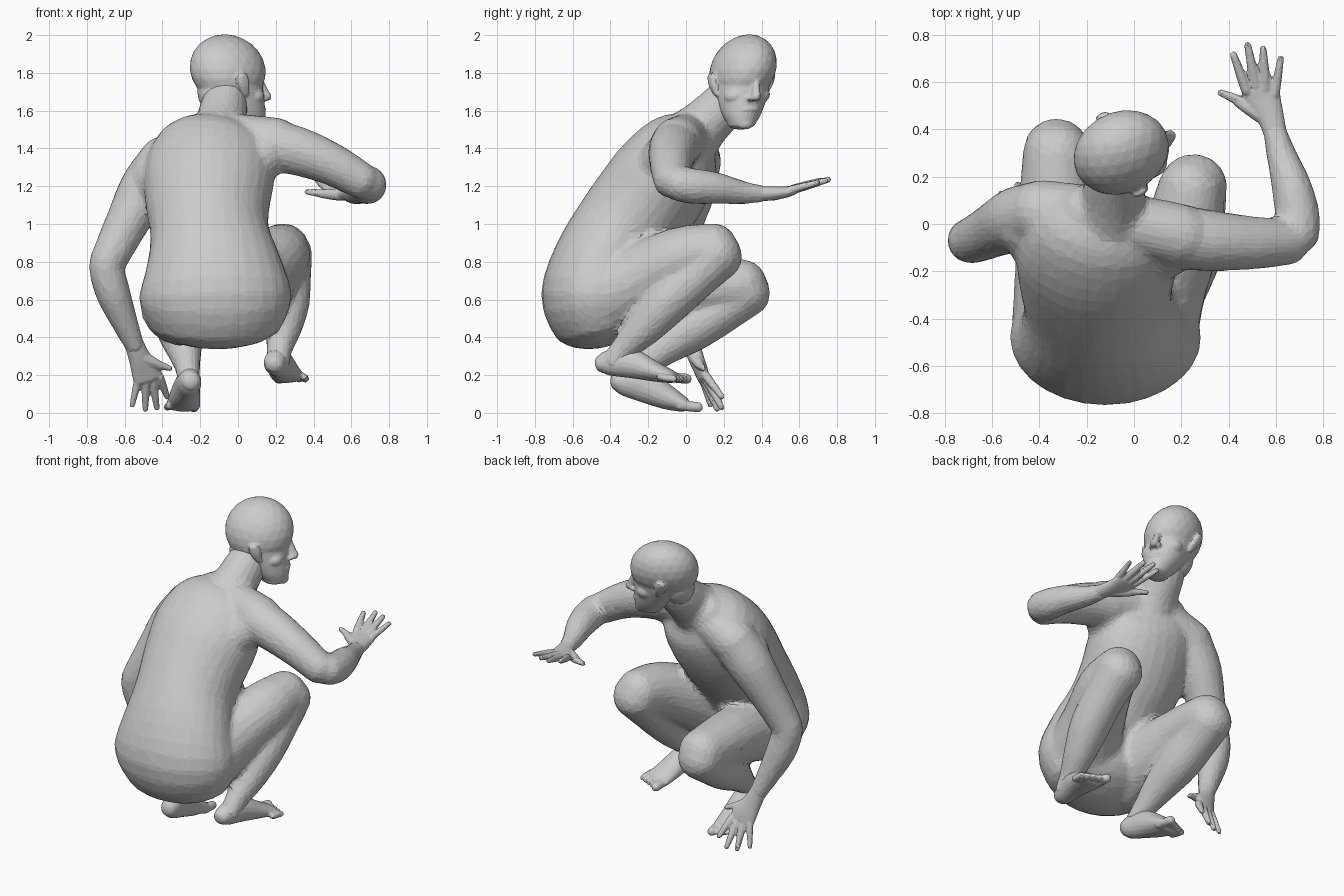
import bpy, bmesh
from math import sin, cos, pi
from mathutils import Vector, Matrix


def spline(pts, steps=3):
    """Catmull-Rom through stations (x, y, z, width, depth)."""
    v = [Vector(list(p[:4]) + [p[-1]]) for p in pts]
    if len(v) < 3:
        return v
    out = []
    for i in range(len(v) - 1):
        a, b, c, d = v[max(i - 1, 0)], v[i], v[i + 1], v[min(i + 2, len(v) - 1)]
        for k in range(steps):
            t = k / steps
            out.append(0.5 * (2 * b + (c - a) * t + (2 * a - 5 * b + 4 * c - d) * t * t
                              + (3 * b - a - 3 * c + d) * t ** 3))
    return out + [v[-1]]


def tube(bm, pts, side=(1, 0, 0), n=18, cap=0.9, axis=None):
    """Elliptical loft with rounded ends."""
    s = spline(pts)
    P = [Vector(q[:3]) for q in s]
    last = len(s) - 1
    T = [Vector(axis) if axis else (P[min(i + 1, last)] - P[max(i - 1, 0)]).normalized()
         for i in range(last + 1)]
    st = [(P[i], T[i], s[i][3], s[i][4]) for i in range(last + 1)]

    def end(i, sign):
        m = cap * min(s[i][3], s[i][4])
        return [(P[i] + T[i] * sign * m * sin(a), T[i], s[i][3] * cos(a), s[i][4] * cos(a))
                for a in (0.4, 0.8, 1.15, 1.45)]
    st = end(0, -1)[::-1] + st + end(last, 1)
    rings = []
    for p, t, w, d in st:
        u = Vector(side)
        u = (u - t * u.dot(t)).normalized()
        v = t.cross(u)
        rings.append([bm.verts.new(p + u * w * cos(2 * pi * k / n) + v * d * sin(2 * pi * k / n))
                      for k in range(n)])
    for a, b in zip(rings, rings[1:]):
        for k in range(n):
            bm.faces.new((a[k], a[(k + 1) % n], b[(k + 1) % n], b[k]))
    bm.faces.new(rings[0][::-1])
    bm.faces.new(rings[-1])


def ball(bm, c, r):
    m = Matrix.Translation(c) @ Matrix.Diagonal((*r, 1))
    bmesh.ops.create_icosphere(bm, subdivisions=3, radius=1, matrix=m)


def finish(name, bm, voxel, iterations, ratio):
    """Fuse the pieces into one faceted skin."""
    bmesh.ops.recalc_face_normals(bm, faces=bm.faces[:])
    me = bpy.data.meshes.new(name)
    bm.to_mesh(me)
    bm.free()
    ob = bpy.data.objects.new(name, me)
    bpy.context.collection.objects.link(ob)
    r = ob.modifiers.new("fuse", 'REMESH')
    r.mode = 'VOXEL'
    r.voxel_size = voxel
    s = ob.modifiers.new("soften", 'SMOOTH')
    s.factor = 0.5
    s.iterations = iterations
    ob.modifiers.new("facet", 'DECIMATE').ratio = ratio
    dg = bpy.context.evaluated_depsgraph_get()
    new = bpy.data.meshes.new_from_object(ob.evaluated_get(dg))
    ob.modifiers.clear()
    ob.data = new


# torso, leaning forward
body = bmesh.new()
tube(body, [(-.12, -.46, .50, .37, .26), (-.12, -.48, .62, .405, .287), (-.13, -.44, .78, .36, .272),
            (-.15, -.34, .95, .315, .272), (-.16, -.22, 1.11, .33, .28),
            (-.15, -.11, 1.27, .345, .268), (-.13, -.01, 1.41, .30, .22), (-.11, .06, 1.48, .20, .135)],
     n=28, cap=.6)
ball(body, (-.27, .05, 1.25), (.14, .08, .10))
ball(body, (-.01, .02, 1.27), (.13, .08, .11))
# neck and shoulder slopes
tube(body, [(-.11, 0, 1.43, .17), (-.09, .10, 1.53, .138), (-.075, .19, 1.62, .126), (-.06, .24, 1.69, .112)])
tube(body, [(-.10, .02, 1.47, .125), (.20, -.05, 1.43, .135)], side=(0, 1, 0))
tube(body, [(-.10, .03, 1.46, .125), (-.40, .05, 1.325, .138)], side=(0, 1, 0))
# shoulder blades, running into the arms
tube(body, [(-.36, -.16, 1.19, .12), (-.44, .0, 1.25, .14)])
tube(body, [(.04, -.17, 1.28, .12), (.17, -.07, 1.39, .13)])
# right arm, bent forward
tube(body, [(.16, -.05, 1.42, .138), (.32, -.07, 1.385, .13), (.50, -.08, 1.315, .113), (.65, -.075, 1.23, .099)],
     side=(0, 1, 0))
tube(body, [(.69, -.04, 1.215, .095), (.69, .04, 1.20, .095), (.665, .16, 1.19, .085), (.62, .30, 1.165, .063),
            (.59, .41, 1.16, .05, .044)])
# left arm, reaching down
tube(body, [(-.41, .04, 1.30, .14), (-.495, .02, 1.18, .138), (-.58, -.02, 1.02, .118), (-.66, -.06, .86, .103),
            (-.695, -.07, .77, .095), (-.66, -.05, .63, .092), (-.60, -.01, .48, .071), (-.545, .03, .35, .052)])
# right leg
tube(body, [(.04, -.45, .60, .23), (.13, -.22, .72, .19), (.21, -.02, .82, .17), (.24, .15, .865, .142)])
tube(body, [(.25, .16, .84, .145), (.262, .05, .725, .126), (.257, -.10, .585, .123), (.24, -.22, .45, .099),
            (.22, -.33, .34, .07), (.212, -.39, .27, .063)])
# left leg
tube(body, [(-.29, -.43, .58, .23), (-.31, -.20, .62, .195), (-.325, .03, .66, .168), (-.325, .30, .67, .145)])
tube(body, [(-.327, .315, .645, .14), (-.325, .21, .56, .126), (-.31, .05, .46, .128), (-.29, -.10, .36, .103),
            (-.27, -.22, .26, .072), (-.262, -.29, .20, .063)])
finish("body", body, .018, 6, .15)

# head: local x forward, y to the right ear side, turned afterwards
head = bmesh.new()
ball(head, (-.003, 0, 1.818), (.208, .168, .187))
tube(head, [(.095, 0, 1.535, .085, .075), (.075, 0, 1.58, .11, .102), (.05, 0, 1.64, .134, .124),
            (.02, 0, 1.70, .162, .140), (.0, 0, 1.76, .178, .150), (0, 0, 1.81, .18, .150)],
     n=28, cap=.47, axis=(0, 0, 1))
ball(head, (-.08, 0, 1.69), (.10, .115, .12))
tube(head, [(.18, 0, 1.76, .018), (.203, 0, 1.70, .022), (.213, 0, 1.675, .027)], side=(0, 1, 0), n=10)
ball(head, (.172, 0, 1.607), (.022, .05, .011))
ball(head, (.166, 0, 1.583), (.022, .042, .013))
ball(head, (.15, 0, 1.53), (.033, .045, .03))
for s in (-1, 1):
    tube(head, [(.182, .015 * s, 1.787, .018), (.165, .06 * s, 1.79, .018), (.125, .105 * s, 1.778, .018)],
         side=(0, 0, 1), n=10)
    ball(head, (.146, .058 * s, 1.75), (.02, .026, .013))
    ball(head, (.10, .06 * s, 1.68), (.062, .07, .05))
    ball(head, (.192, .022 * s, 1.664), (.018, .018, .014))
    tube(head, [(.02, .142 * s, 1.69, .02, .014), (.002, .168 * s, 1.74, .034, .015),
                (-.01, .18 * s, 1.785, .032, .015)], n=12)
f, r = Vector((.90, .44, 0)), Vector((.44, -.90, 0))
for v in head.verts:
    u, w, z = v.co
    v.co = Vector((-.05, .30, z)) + f * u + r * (w + .2 * (1.8 - z))
finish("head", head, .009, 3, .22)


def hand(name, palm, side, fingers):
    bm = bmesh.new()
    tube(bm, palm, side=side, cap=.6)
    for base, tip, rad in fingers:
        a, b = Vector(base), Vector(tip)
        tube(bm, [(*a, rad * 1.15), (*a.lerp(b, .5), rad), (*b, rad * .75)], n=10)
    finish(name, bm, .008, 2, .3)


hand("right_hand",
     [(.60, .37, 1.16, .048, .042), (.575, .46, 1.162, .058, .037), (.545, .53, 1.17, .078, .03),
      (.535, .57, 1.18, .078, .025)], (1, .2, 0),
     [((.55, .45, 1.155), (.44, .515, 1.16), .03), ((.46, .515, 1.16), (.365, .555, 1.17), .02),
      ((.475, .565, 1.185), (.42, .715, 1.232), .021), ((.515, .58, 1.185), (.48, .755, 1.235), .021),
      ((.555, .575, 1.185), (.545, .74, 1.23), .021), ((.595, .55, 1.18), (.62, .70, 1.22), .019)])
hand("left_hand",
     [(-.555, .025, .38, .05, .048), (-.525, .05, .30, .058, .042), (-.49, .08, .225, .078, .034),
      (-.475, .095, .18, .078, .028)], (1, .2, .1),
     [((-.50, .05, .29), (-.41, .075, .25), .03), ((-.43, .07, .26), (-.36, .09, .235), .02),
      ((-.415, .11, .19), (-.375, .19, .085), .021), ((-.45, .11, .17), (-.43, .19, .027), .021),
      ((-.49, .10, .165), (-.49, .165, .02), .021), ((-.53, .09, .175), (-.56, .13, .04), .019)])


def foot(name, sole, front, s):
    bm = bmesh.new()
    tube(bm, sole, cap=.6)
    x, y, z = front
    for k in range(5):  # big toe first, on the inner side
        px = x + s * (-.062 + .035 * k)
        rad = .02 if k else .028
        tube(bm, [(px, y - .03 - .012 * k, z, rad), (px + s * .008, y + .065 - .017 * k, z - .01, rad)], n=10)
    finish(name, bm, .009, 2, .3)


foot("right_foot",
     [(.19, -.455, .258, .05, .045), (.197, -.41, .265, .062, .068), (.22, -.30, .265, .07, .08),
      (.245, -.17, .22, .083, .055), (.265, -.07, .19, .09, .033)], (.272, -.06, .19), 1)
foot("left_foot",
     [(-.25, -.37, .17, .05, .052), (-.255, -.33, .165, .062, .073), (-.27, -.22, .14, .07, .085),
      (-.283, -.10, .082, .084, .066), (-.288, -.01, .043, .09, .04)], (-.288, 0, .04), -1)
